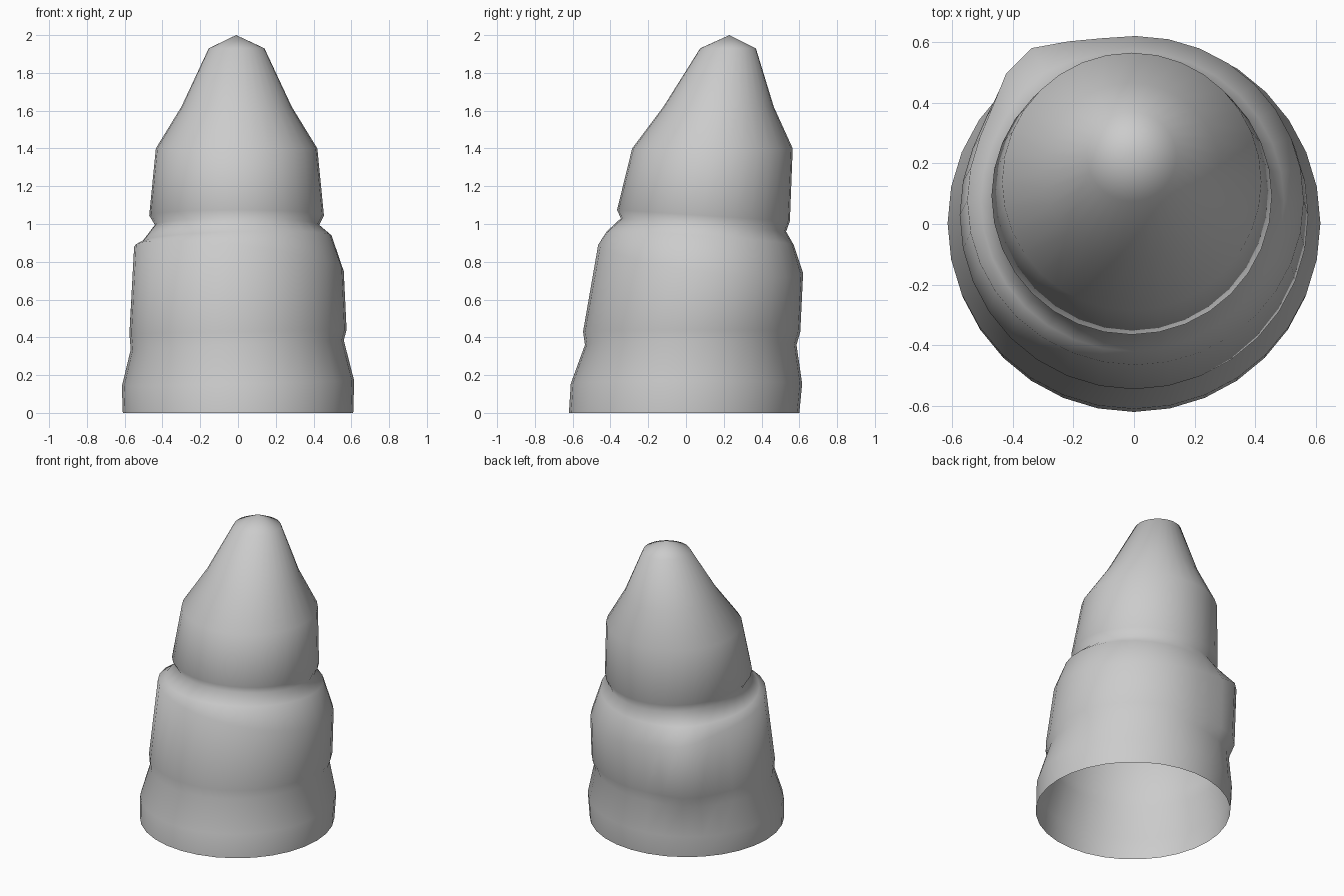
import bpy, bmesh, math

N = 32

# Rings: z, tilt along x, tilt along y, xmin, xmax, ymin, ymax, back-left bulge
RINGS = [
    (0.00, 0, 0, -0.61, 0.61, -0.62, 0.60, 0.0),
    (0.155, 0.015, 0, -0.615, 0.615, -0.61, 0.615, 0.0),
    (0.36, 0.025, 0, -0.568, 0.56, -0.535, 0.585, 0.02),
    (0.43, 0.01, 0, -0.575, 0.575, -0.545, 0.605, 0.05),
    (0.815, -0.065, -0.075, -0.55, 0.56, -0.465, 0.62, 0.065),
    (0.925, 0.015, -0.035, -0.505, 0.495, -0.42, 0.57, 0.02),
    (0.995, 0, -0.035, -0.44, 0.43, -0.345, 0.53, 0.0),
    (1.045, 0, -0.03, -0.47, 0.455, -0.365, 0.55, 0.0),
    (1.40, 0, 0, -0.435, 0.42, -0.285, 0.565, 0.0),
    (1.62, 0, 0, -0.30, 0.285, -0.12, 0.465, 0.0),
    (1.93, 0, 0, -0.155, 0.14, 0.075, 0.37, 0.0),
]


def bump(a):
    """Local swelling facing the back left."""
    d = (a - math.radians(127)) / math.radians(15)
    return math.exp(-d * d)


# Leaning stacked shell, open at the bottom
bm = bmesh.new()
loops = []
for z, tx, ty, x0, x1, y0, y1, b in RINGS:
    loop = []
    for i in range(N):
        a = 2 * math.pi * i / N
        c, s = math.cos(a), math.sin(a)
        k = b * bump(a)
        loop.append(bm.verts.new((
            (x0 + x1) / 2 + ((x1 - x0) / 2 + k) * c,
            (y0 + y1) / 2 + ((y1 - y0) / 2 + k) * s,
            z + tx * c + ty * s)) if z else bm.verts.new((
            0.61 * c, -0.01 + 0.61 * s, 0)))
    loops.append(loop)
for lo, hi in zip(loops, loops[1:]):
    for i in range(N):
        j = (i + 1) % N
        bm.faces.new((lo[i], lo[j], hi[j], hi[i]))

# Pointed tip
tip = bm.verts.new((-0.01, 0.23, 2.0))
for i in range(N):
    bm.faces.new((loops[-1][i], loops[-1][(i + 1) % N], tip))
for f in bm.faces:
    f.smooth = True

mesh = bpy.data.meshes.new("stacked_cone")
bm.to_mesh(mesh)
bm.free()
obj = bpy.data.objects.new("stacked_cone", mesh)
bpy.context.collection.objects.link(obj)
